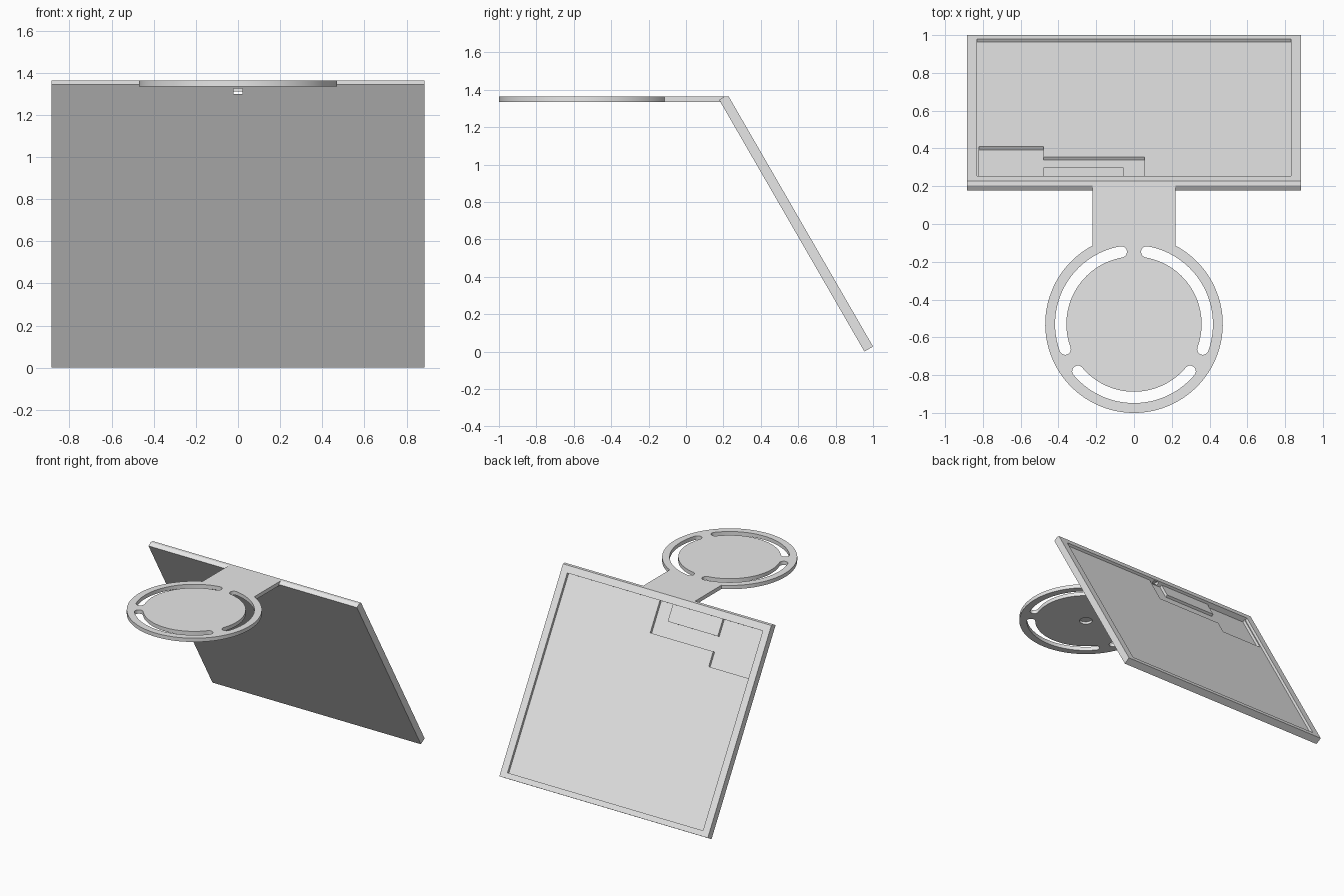
import bpy, bmesh, math
from mathutils import Matrix, Vector

if "Cube" in bpy.data.objects:
    bpy.data.objects.remove(bpy.data.objects["Cube"])

grey = bpy.data.materials.new("plain grey")
grey.diffuse_color = (0.8, 0.8, 0.8, 1)
grey.use_nodes = True
grey.node_tree.nodes["Principled BSDF"].inputs["Base Color"].default_value = grey.diffuse_color


def prism(name, outline, low, high, frame=Matrix()):
    """Extrude a flat outline from low to high along the frame's third axis."""
    bm = bmesh.new()
    face = bm.faces.new([bm.verts.new((u, v, low)) for u, v in outline])
    top = bmesh.ops.extrude_face_region(bm, geom=[face])["geom"]
    bmesh.ops.translate(bm, vec=(0, 0, high - low),
                        verts=[g for g in top if isinstance(g, bmesh.types.BMVert)])
    bm.transform(frame)
    bmesh.ops.recalc_face_normals(bm, faces=bm.faces)
    mesh = bpy.data.meshes.new(name)
    bm.to_mesh(mesh)
    bm.free()
    mesh.materials.append(grey)
    obj = bpy.data.objects.new(name, mesh)
    bpy.context.collection.objects.link(obj)
    return obj


def cut(target, cutter):
    mod = target.modifiers.new("cut", "BOOLEAN")
    mod.operation, mod.solver, mod.object = "DIFFERENCE", "EXACT", cutter
    bpy.context.view_layer.objects.active = target
    bpy.ops.object.modifier_apply(modifier=mod.name)
    bpy.data.objects.remove(cutter)


def rect(x0, x1, y0, y1):
    return [(x0, y0), (x1, y0), (x1, y1), (x0, y1)]


def arc(cx, cy, r, a0, a1, n):
    return [(cx + r * math.cos(math.radians(a0 + (a1 - a0) * i / n)),
             cy + r * math.sin(math.radians(a0 + (a1 - a0) * i / n))) for i in range(n + 1)]


# Sloping panel: side profile in y, z swept along x
TOP = 1.363
side = Matrix(((0, 0, 1, 0), (1, 0, 0, 0), (0, 1, 0, 0), (0, 0, 0, 1)))
panel = prism("sloping_panel", [(0.954, 0), (1.0, 0.027), (0.2286, TOP), (0.205, TOP),
                                (0.178, 1.345)], -0.885, 0.885, side)

# Frame on the panel back: x across, second axis up the slope, third axis outward
c, s = math.cos(math.radians(30)), 0.5
slope = Matrix(((1, 0, 0, 0), (0, -s, c, 1.0), (0, c, s, 0.027), (0, 0, 0, 1)))

# Shallow tray, then the stepped deeper pocket that leaves a raised block
cut(panel, prism("tray", rect(-0.83, 0.83, 0.04, 1.49), -0.02, 0.05, slope))
pocket = [(-0.82, 1.145), (-0.48, 1.145), (-0.48, 1.255), (0.055, 1.255), (0.055, 1.49),
          (-0.055, 1.49), (-0.055, 1.365), (-0.48, 1.365), (-0.48, 1.49), (-0.82, 1.49)]
cut(panel, prism("pocket", pocket, -0.04, -0.01, slope))

# Cable hole from the front into the pocket
cut(panel, prism("cable_hole", rect(-0.022, 0.022, 0.1, 0.246), 1.30, 1.325))

# Round holder with its neck
CY, R, NECK = -0.53, 0.47, 0.22
a = math.degrees(math.acos(NECK / R))
outline = arc(0, CY, R, 180 - a, 360 + a, 96) + [(NECK, 0.205), (-NECK, 0.205)]
holder = prism("round_holder", outline, 1.334, TOP)

# Three curved slots with round ends
for mid in (30, 150, 270):
    a0, a1 = mid - 50, mid + 50
    ends = [(0.388 * math.cos(math.radians(t)), CY + 0.388 * math.sin(math.radians(t)))
            for t in (a0, a1)]
    slot = (arc(0, CY, 0.418, a0, a1, 32) + arc(*ends[1], 0.03, a1, a1 + 180, 10)[1:]
            + arc(0, CY, 0.358, a1, a0, 32)[1:] + arc(*ends[0], 0.03, a0 + 180, a0 + 360, 10)[1:-1])
    cut(holder, prism("slot", slot, 1.2, 1.5))

# Small blind hole under the middle of the holder
cut(holder, prism("blind_hole", arc(0, CY, 0.045, 0, 348.75, 31), 1.3, 1.352))

bpy.ops.object.select_all(action="DESELECT")
holder.select_set(True)
bpy.context.view_layer.objects.active = holder
bpy.ops.object.shade_smooth_by_angle(angle=math.radians(30))
